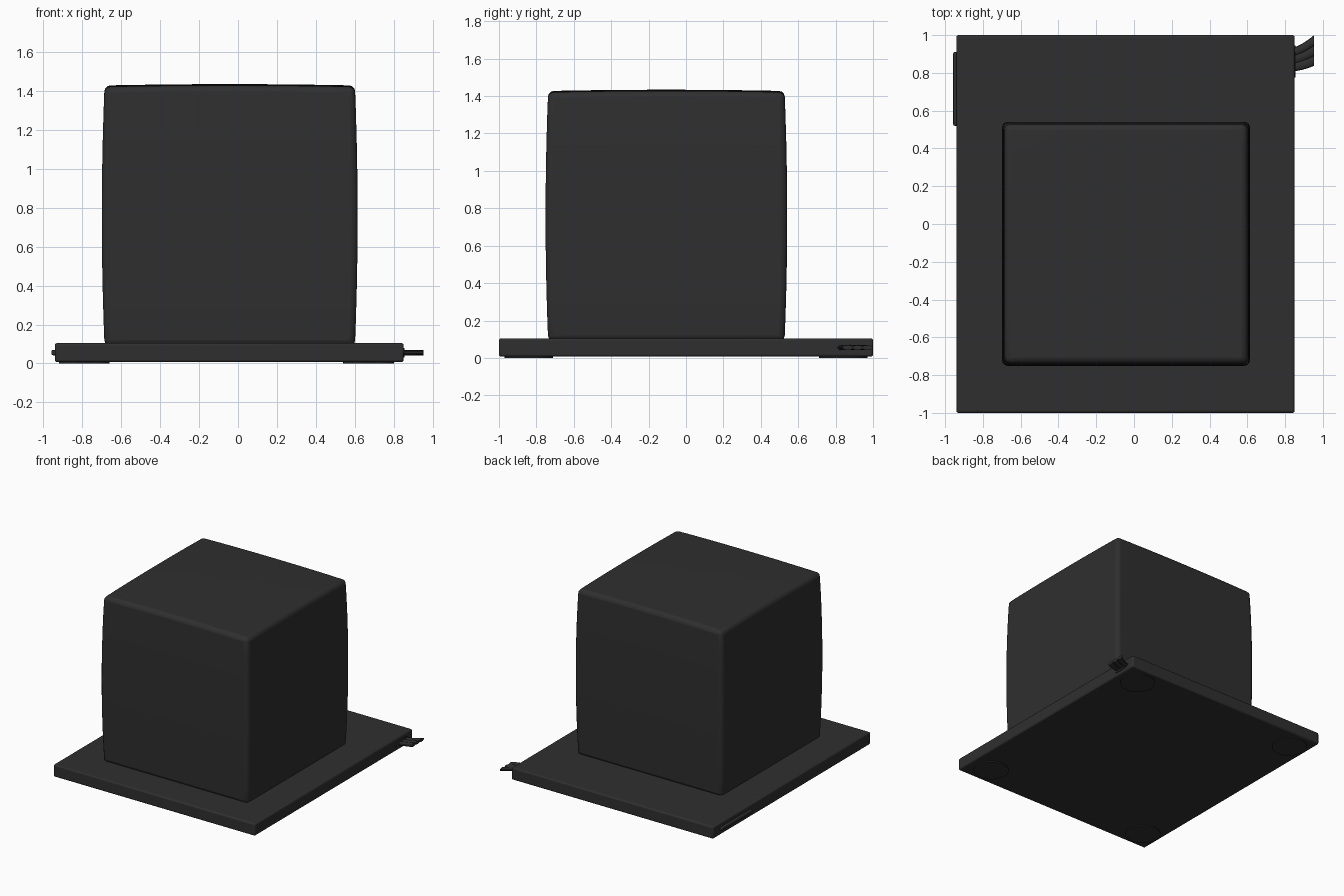
import bpy, bmesh, math
from mathutils import Vector

old = bpy.data.objects.get("Cube")
if old:
    bpy.data.objects.remove(old, do_unlink=True)


def material(name, value):
    m = bpy.data.materials.new(name)
    m.use_nodes = True
    color = (value, value, value, 1)
    m.diffuse_color = color
    m.node_tree.nodes["Principled BSDF"].inputs["Base Color"].default_value = color
    return m


charcoal = material("charcoal", 0.028)


def finish(name, bm, bevel=0.0, segments=3):
    mesh = bpy.data.meshes.new(name)
    bmesh.ops.recalc_face_normals(bm, faces=bm.faces)
    bm.to_mesh(mesh)
    bm.free()
    mesh.materials.append(charcoal)
    ob = bpy.data.objects.new(name, mesh)
    bpy.context.collection.objects.link(ob)
    if bevel:
        mod = ob.modifiers.new("rounded edges", 'BEVEL')
        mod.width = bevel
        mod.segments = segments
        mod.limit_method = 'ANGLE'
        mod.angle_limit = math.radians(40)
    bpy.ops.object.select_all(action='DESELECT')
    ob.select_set(True)
    bpy.context.view_layer.objects.active = ob
    bpy.ops.object.shade_smooth_by_angle(angle=math.radians(35))
    return ob


def box(name, low, high, bevel=0.0, bulge=None):
    low, high = Vector(low), Vector(high)
    centre, half = (low + high) / 2, (high - low) / 2
    bm = bmesh.new()
    bmesh.ops.create_cube(bm, size=2)
    if bulge:
        bmesh.ops.subdivide_edges(bm, edges=bm.edges[:], cuts=9, use_grid_fill=True)
    for v in bm.verts:
        p = v.co.copy()
        v.co = centre + Vector(a * b for a, b in zip(p, half))
        if bulge:
            # Each face swells gently towards its middle
            v.co.x += bulge * p.x * (1 - p.z ** 2)
            v.co.y += bulge * p.y * (1 - p.z ** 2)
            if p.z > 0:
                v.co.z += bulge * p.z * (2 - p.x ** 2 - p.y ** 2) / 2
    return finish(name, bm, bevel)


# Softly swollen block standing on the plate
box("main_block", (-0.685, -0.737, 0.09), (0.60, 0.527, 1.42), 0.03, 0.014)

# Flat base plate
box("base_plate", (-0.94, -1.0, 0.007), (0.85, 1.0, 0.105), 0.012)

# Thin round feet under the corners
for side, x in (("right", -0.79), ("left", 0.67)):
    for end, y in (("front", -0.84), ("back", 0.84)):
        bm = bmesh.new()
        bmesh.ops.create_cone(bm, cap_ends=True, segments=32, radius1=0.13,
                              radius2=0.13, depth=0.008)
        bmesh.ops.translate(bm, verts=bm.verts, vec=(x, y, 0.004))
        finish(end + "_" + side + "_foot", bm)

# Slim tab on the right edge
box("side_tab", (-0.957, 0.52, 0.042), (-0.93, 0.91, 0.07), 0.008)

# Flat oval socket on the left edge
bm = bmesh.new()
bmesh.ops.create_cone(bm, cap_ends=True, segments=32, radius1=1, radius2=1, depth=0.012)
for v in bm.verts:
    x, y, z = v.co
    v.co = (0.849 + z, 0.86 + 0.085 * x, 0.055 + 0.025 * y)
finish("cable_socket", bm)

# Flat ribbon cable of three flared strands leaving the socket
for i, name in enumerate(("front", "middle", "back")):
    start, end = 0.83 + 0.04 * i, 0.865 + 0.053 * i
    bm = bmesh.new()
    rings = []
    for s in range(7):
        t = s / 6
        y = start + (end - start) * t ** 1.6
        half = 0.022 + 0.006 * t
        ring = []
        for k in range(12):
            a = math.tau * k / 12
            ring.append(bm.verts.new((0.83 + 0.122 * t, y + half * math.cos(a),
                                      0.055 + 0.013 * math.sin(a))))
        rings.append(ring)
    for a, b in zip(rings, rings[1:]):
        for k in range(12):
            n = (k + 1) % 12
            bm.faces.new((a[k], a[n], b[n], b[k]))
    bm.faces.new(rings[0])
    bm.faces.new(rings[-1])
    finish(name + "_cable_strand", bm)
